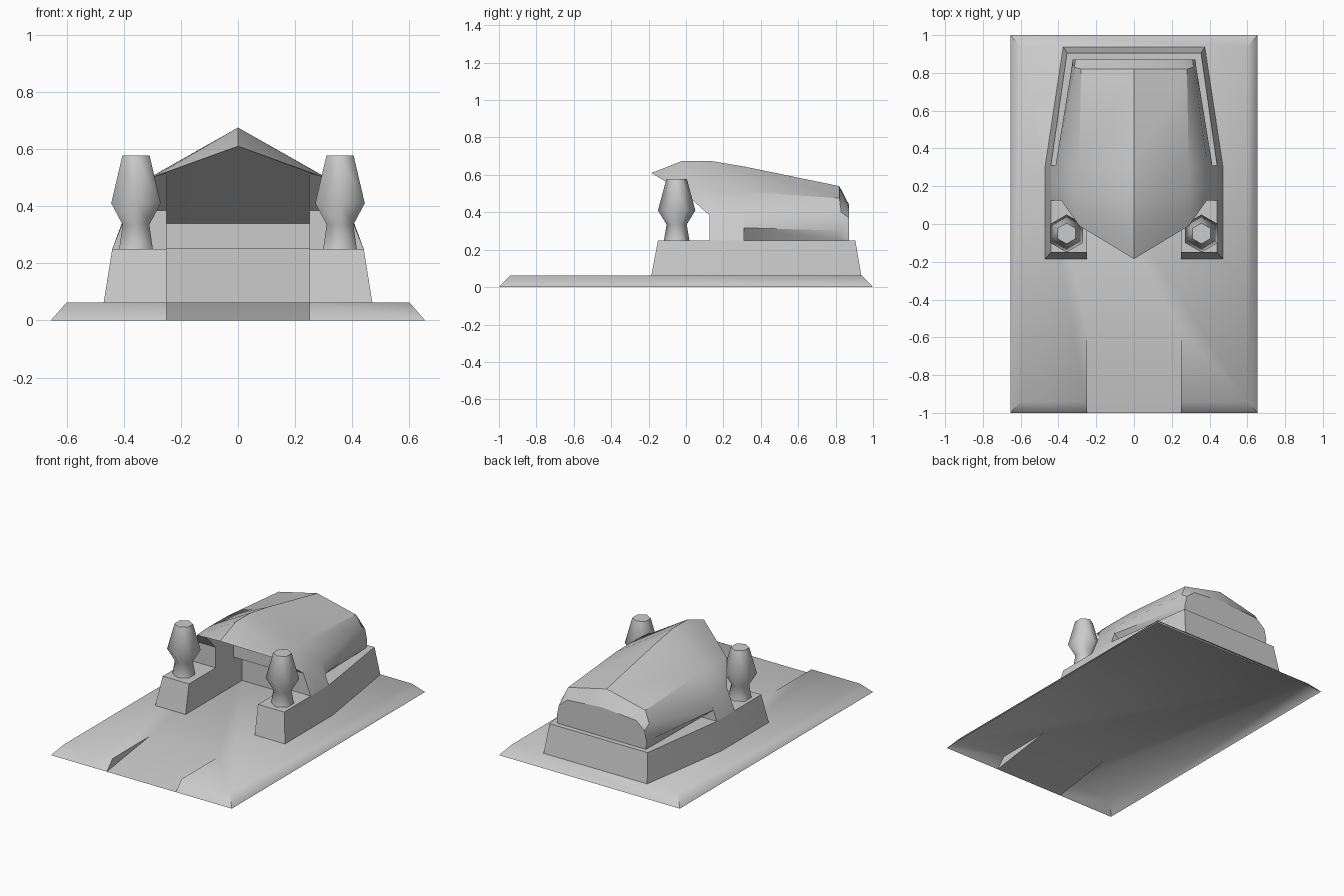
import bpy, bmesh, math

if "Cube" in bpy.data.objects:
    bpy.data.objects.remove(bpy.data.objects["Cube"])


def build(name, polys, mirror=False, angle=30):
    """Make an object from polygons given as point lists, welded together."""
    bm = bmesh.new()
    sides = (1, -1) if mirror else (1,)
    for s in sides:
        for poly in polys:
            pts = [(s * x, y, z) for x, y, z in poly]
            bm.faces.new([bm.verts.new(p) for p in (pts if s > 0 else pts[::-1])])
    bmesh.ops.remove_doubles(bm, verts=bm.verts, dist=0.0005)
    bmesh.ops.recalc_face_normals(bm, faces=bm.faces)
    me = bpy.data.meshes.new(name)
    bm.to_mesh(me)
    bm.free()
    ob = bpy.data.objects.new(name, me)
    bpy.context.collection.objects.link(ob)
    bpy.ops.object.select_all(action='DESELECT')
    ob.select_set(True)
    bpy.context.view_layer.objects.active = ob
    bpy.ops.object.shade_smooth_by_angle(angle=math.radians(angle))
    return ob


def strip(a, b, closed=False):
    """Quads between two matching point rows."""
    n = len(a)
    return [[a[i], a[(i + 1) % n], b[(i + 1) % n], b[i]]
            for i in range(n if closed else n - 1)]


def mirrored_ring(half, z):
    return [(x, y, z) for x, y in half] + [(-x, y, z) for x, y in reversed(half)]


# Ground slab: open underneath, bevelled rim, entry ramp cut into the front
H = 0.063
top = mirrored_ring([(.25, -.56), (.25, -.94), (.6, -.94), (.6, .94)], H)
low = mirrored_ring([(.25, -.56), (.25, -1), (.655, -1), (.655, 1)], 0)
slab = [top, [(-.25, -.56, H), (.25, -.56, H), (.25, -1, 0), (-.25, -1, 0)]]
slab += strip(top[1:7], low[1:7])
slab += [[(s * .25, -.56, H), (s * .25, -.94, H), (s * .25, -1, 0)] for s in (1, -1)]
build("ground_slab", slab, angle=55)

# U-shaped plinth with sloping outer walls
foot = mirrored_ring([(.25, .40), (.25, -.185), (.47, -.185), (.47, .31), (.375, .937)], H)
head = mirrored_ring([(.25, .40), (.25, -.15), (.44, -.15), (.44, .31), (.355, .905)], .25)
build("plinth", strip(foot, head, True) + [head])

# Roof shell, half sections running front to back: ridge, shoulder, knee, foot
rows = [
    [(0, -.185, .61), (.29, -.01, .505), (.385, .125, .385), (.44, .125, .25)],
    [(0, -.02, .675), (.295, .06, .507), (.39, .15, .385), (.44, .15, .25)],
    [(0, .13, .675), (.295, .16, .508), (.39, .21, .385), (.44, .21, .25)],
    [(0, .31, .645), (.29, .31, .51), (.39, .31, .385), (.44, .31, .25)],
]
rear = [
    [(0, .31, .645), (.29, .31, .51), (.39, .31, .385), (.415, .31, .317)],
    [(0, .82, .54), (.28, .82, .475), (.315, .83, .40), (.33, .83, .302)],
    [(0, .872, .44), (.25, .872, .42), (.31, .872, .37), (.325, .872, .30)],
]
roof = []
for group in (rows, rear):
    for a, b in zip(group, group[1:]):
        roof += strip(a, b)
# Rear wall, undercut along the side and end of the leg
end = rear[-1]
roof.append(end + [(.32, .872, .25), (0, .872, .25)])
under = [(.33, .31, .25), (.322, .83, .25), (.32, .872, .25)]
roof += strip([r[3] for r in rear], under)
roof.append([rear[0][3], rows[3][3], under[0]])
build("roof", roof, mirror=True, angle=32)

# Front legs and vaulted inside of the entrance
tip, edge, knee, base = rows[0]
i0, i1, i2 = (.25, .125, .25), (.25, .125, .385), (.25, 0, .515)
c0, c1 = (.25, .31, .34), (.25, .31, .25)
inside = [
    [base, knee, i1, i0], [knee, edge, i2, i1],
    [i0, i1, c0, c1], [i1, i2, c0],
    [tip, edge, i2], [tip, i2, c0, (0, .31, .34)],
    [c0, c1, (0, .31, .25), (0, .31, .34)],
    [c1, (.25, .40, .25), (0, .40, .25), (0, .31, .25)],
]
build("entrance_lining", inside, mirror=True, angle=20)

# Six-sided pillars beside the entrance
profile = [(.068, .25), (.054, .335), (.10, .41), (.055, .577)]
for side, label in ((1, "right"), (-1, "left")):
    rings = [[(side * .357 + r * math.sin(k * math.pi / 3),
               -.05 + r * math.cos(k * math.pi / 3), z) for k in range(6)]
             for r, z in profile]
    polys = [rings[0], rings[-1]]
    for a, b in zip(rings, rings[1:]):
        polys += strip(a, b, True)
    build("pillar_" + label, polys, angle=62)
